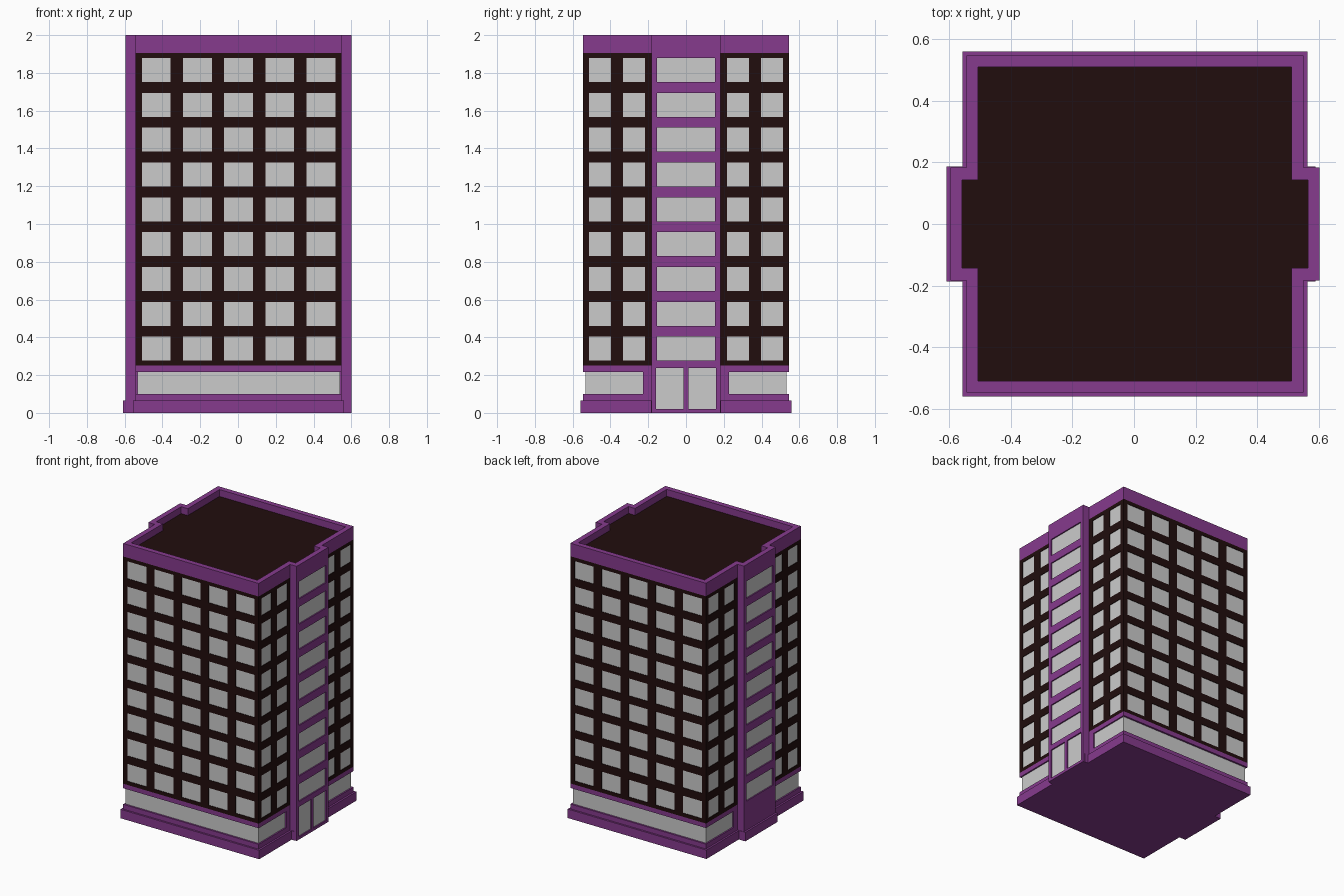
import bpy, bmesh
from math import pi
from mathutils import Matrix, Vector

if "Cube" in bpy.data.objects:
    bpy.data.objects.remove(bpy.data.objects["Cube"])


def material(name, rgb):
    m = bpy.data.materials.new(name)
    m.use_nodes = True
    m.diffuse_color = (*rgb, 1)
    m.node_tree.nodes["Principled BSDF"].inputs["Base Color"].default_value = (*rgb, 1)
    return m


PURPLE = material("purple trim", (0.24, 0.043, 0.27))
DARK = material("dark brown wall", (0.015, 0.004, 0.004))
GLASS = material("pale grey glass", (0.6, 0.6, 0.6))

SHIFT = Matrix.Translation((0.003, 0, 0))   # the plan is symmetric about this point
HALF = 0.546                                # half width of the square body
TOWER = 0.598                               # reach of the two side towers
TOWER_W = 0.183                             # half width of a tower
BAND, EAVE, TOP = 0.25, 1.905, 2.0          # main levels
FLOORS, STEP = 9, 0.1844


def finish(bm, name, mats, matrix=SHIFT):
    me = bpy.data.meshes.new(name)
    bm.to_mesh(me)
    bm.free()
    for m in mats:
        me.materials.append(m)
    me.transform(matrix)
    ob = bpy.data.objects.new(name, me)
    bpy.context.collection.objects.link(ob)
    return ob


def box(name, mat, hx, hy, z0, z1):
    bm = bmesh.new()
    bmesh.ops.create_cube(bm, size=1)
    for v in bm.verts:
        v.co = Vector((v.co.x * 2 * hx, v.co.y * 2 * hy, z0 + (v.co.z + 0.5) * (z1 - z0)))
    return finish(bm, name, [mat])


def plan(half, left, right, w):
    """Square plan with a projecting bay on each side."""
    def side(s, reach):
        return [(s * half, -s * half), (s * half, -s * w), (s * reach, -s * w),
                (s * reach, s * w), (s * half, s * w), (s * half, s * half)]
    return side(1, right) + side(-1, left)


def stacked(name, levels, mats, bottom_cap=True, top_mat=0):
    """Join plan outlines at rising levels into one shell."""
    bm = bmesh.new()
    loops = [[bm.verts.new((x, y, z)) for x, y in pts] for pts, z in levels]
    for a, b in zip(loops, loops[1:]):
        for i in range(len(a)):
            j = (i + 1) % len(a)
            bm.faces.new((a[i], a[j], b[j], b[i]))
    if bottom_cap:
        bm.faces.new(loops[0][::-1])
    bm.faces.new(loops[-1]).material_index = top_mat
    return finish(bm, name, mats)


def facade(name, wall, turn, dist, us, zs, depth, skirt=0.0):
    """Wall sheet split at us and zs; odd cells become recessed panes."""
    bm = bmesh.new()

    def quad(pts, mi=0):
        bm.faces.new([bm.verts.new(p) for p in pts]).material_index = mi

    def returns(u0, u1, z0, z1, d, flip):
        ring = [(u0, z0), (u1, z0), (u1, z1), (u0, z1)]
        for (a, b), (c, e) in zip(ring, ring[1:] + ring[:1]):
            pts = [(a, 0, b), (c, 0, e), (c, d, e), (a, d, b)]
            quad(pts if flip else pts[::-1])

    for i, (u0, u1) in enumerate(zip(us, us[1:])):
        for j, (z0, z1) in enumerate(zip(zs, zs[1:])):
            pane = i % 2 and j % 2
            d = depth if pane else 0
            quad([(u0, d, z0), (u1, d, z0), (u1, d, z1), (u0, d, z1)], 1 if pane else 0)
            if pane:
                returns(u0, u1, z0, z1, depth, True)
    if skirt:
        returns(us[0], us[-1], zs[0], zs[-1], skirt, False)
    bmesh.ops.remove_doubles(bm, verts=bm.verts, dist=0.0001)
    move = SHIFT @ Matrix.Rotation(turn * pi / 2, 4, "Z") @ Matrix.Translation((0, -dist, 0))
    return finish(bm, name, [wall, GLASS], move)


def cuts(start, end, centres, width):
    inner = [c + s * width / 2 for c in centres for s in (-1, 1)]
    return [start] + inner + [end]


# Stepped plinth, with the entrance bay kept behind its door panel
base = plan(0.559, 0.611, 0.585, 0.186)
kerb = plan(HALF, 0.59, 0.585, 0.18)
stacked("plinth", [(base, 0), (base, 0.065), (kerb, 0.065), (kerb, 0.1)], [PURPLE])

# Ground floor: wrapping shop glass, piers beside the towers, band above
box("shop_glass", GLASS, 0.536, 0.533, 0.1, 0.217)
box("shop_piers", PURPLE, HALF, 0.228, 0.1, 0.217)
box("floor_band", PURPLE, HALF, HALF, 0.217, BAND)

# Main walls with window grids
rows = [0.34 + STEP * i for i in range(FLOORS)]
wide = cuts(-HALF, HALF, [0.218 * i for i in range(-2, 3)], 0.153)
narrow = cuts(-HALF, HALF, [-0.456, -0.275, 0.275, 0.456], 0.117)
for turn, side in enumerate(("front", "left", "back", "right")):
    facade(side + "_wall", DARK, turn, HALF, narrow if turn % 2 else wide,
           cuts(BAND, EAVE, rows, 0.127), 0.004)

# Side towers: window stacks, double doors on one side, plain base on the other
bay = cuts(-TOWER_W, TOWER_W, [0], 0.308)
stack = cuts(BAND, EAVE, rows, 0.127)
for turn, side in ((1, "left"), (3, "right")):
    facade(side + "_tower", PURPLE, turn, TOWER, bay, stack, 0.009, 0.06)
doors = cuts(-TOWER_W, TOWER_W, [-0.085, 0.085], 0.146)
facade("entrance_doors", PURPLE, 1, TOWER, doors, [0, 0.02, 0.238, BAND], 0.009, 0.06)
facade("right_tower_base", PURPLE, 3, TOWER, [-TOWER_W, TOWER_W], [0, BAND], 0, 0.06)

# Parapet rim around the sunken roof
outer = plan(HALF, TOWER, TOWER, TOWER_W)
inner = plan(0.508, 0.561, 0.561, 0.143)
stacked("parapet_and_roof", [(outer, EAVE), (outer, TOP), (inner, TOP), (inner, 1.95)],
        [PURPLE, DARK], bottom_cap=True, top_mat=1)
